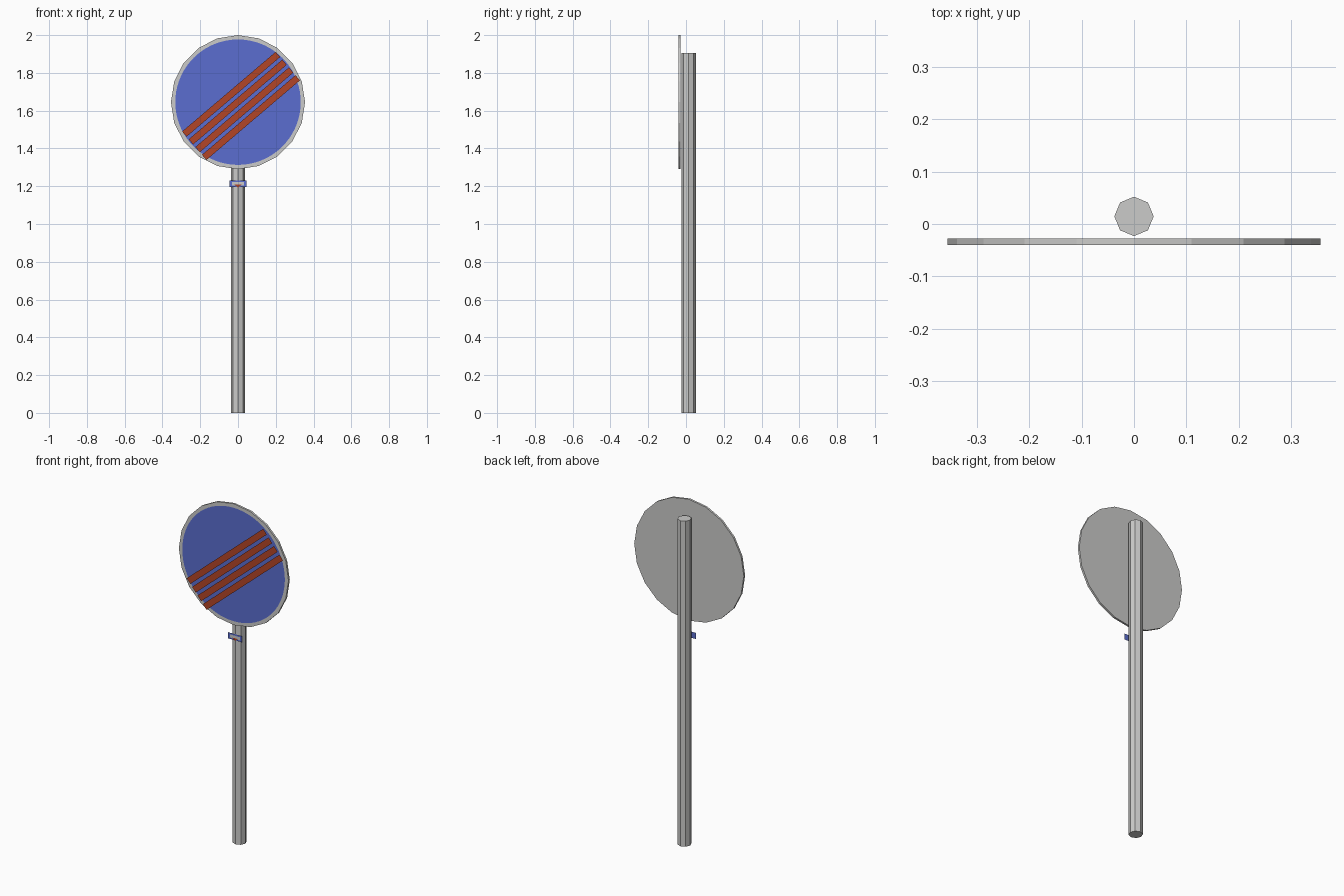
import bpy, bmesh, math
from mathutils import Vector

if "Cube" in bpy.data.objects:
    bpy.data.objects.remove(bpy.data.objects["Cube"])


def material(name, rgb):
    m = bpy.data.materials.new(name)
    m.diffuse_color = (*rgb, 1)
    m.use_nodes = True
    m.node_tree.nodes["Principled BSDF"].inputs["Base Color"].default_value = m.diffuse_color
    return m


GREY = material("galvanised_grey", (0.60, 0.60, 0.59))
BLUE = material("sign_blue", (0.105, 0.155, 0.63))
RED = material("stripe_red", (0.45, 0.06, 0.02))


def finish(name, bm, mat):
    me = bpy.data.meshes.new(name)
    bm.to_mesh(me)
    bm.free()
    me.materials.append(mat)
    ob = bpy.data.objects.new(name, me)
    bpy.context.collection.objects.link(ob)
    return ob


def ring(n, r):
    return [(r * math.cos(math.tau * i / n), r * math.sin(math.tau * i / n)) for i in range(n)]


def prism(name, points, to_world, depth, mat):
    """Extrude a closed 2D outline along a vector; without depth it is a flat face."""
    bm = bmesh.new()
    face = bm.faces.new([bm.verts.new(to_world(u, v)) for u, v in points])
    if depth:
        ext = bmesh.ops.extrude_face_region(bm, geom=[face], use_keep_orig=True)
        verts = [g for g in ext["geom"] if isinstance(g, bmesh.types.BMVert)]
        bmesh.ops.translate(bm, verts=verts, vec=Vector(depth))
        bmesh.ops.recalc_face_normals(bm, faces=bm.faces)
    return finish(name, bm, mat)


def front_plane(y, cx, cz, angle=0):
    """Map 2D points onto an upright plane facing -y."""
    c, s = math.cos(angle), math.sin(angle)
    return lambda u, v: (cx + u * c - v * s, y, cz + u * s + v * c)


def rect(w, h):
    return [(-w / 2, -h / 2), (w / 2, -h / 2), (w / 2, h / 2), (-w / 2, h / 2)]


SIGN_Z = 1.645

# Octagonal pole
prism("pole", ring(8, 0.0375), lambda u, v: (u, 0.0145 + v, 0), (0, 0, 1.905), GREY)

# Twenty-sided sign disc with its blue face
prism("sign_disc", ring(20, 0.355), front_plane(-0.040, 0, SIGN_Z), (0, 0.012, 0), GREY)
prism("sign_blue_face", ring(72, 0.332), front_plane(-0.041, 0, SIGN_Z), None, BLUE)

# Four diagonal bars floating just in front of the face
tilt = math.radians(40.4)
across = Vector((math.sin(tilt), -math.cos(tilt))) * 0.054
for i in range(4):
    c = Vector((0.016, 1.625)) + across * (i - 1.5)
    prism(f"diagonal_bar_{i + 1}", rect(0.65, 0.036), front_plane(-0.052, c.x, c.y, tilt), None, RED)

# Small sticker on the pole: blue border, pale middle, red mark
prism("sticker_border", rect(0.09, 0.036), front_plane(-0.026, 0, 1.213), None, BLUE)
prism("sticker_middle", rect(0.066, 0.018), front_plane(-0.027, 0, 1.213), None, GREY)
prism("sticker_mark", [(-0.018, 0.008), (0, -0.008), (0.018, 0.008)],
      front_plane(-0.028, 0, 1.200), None, RED)
